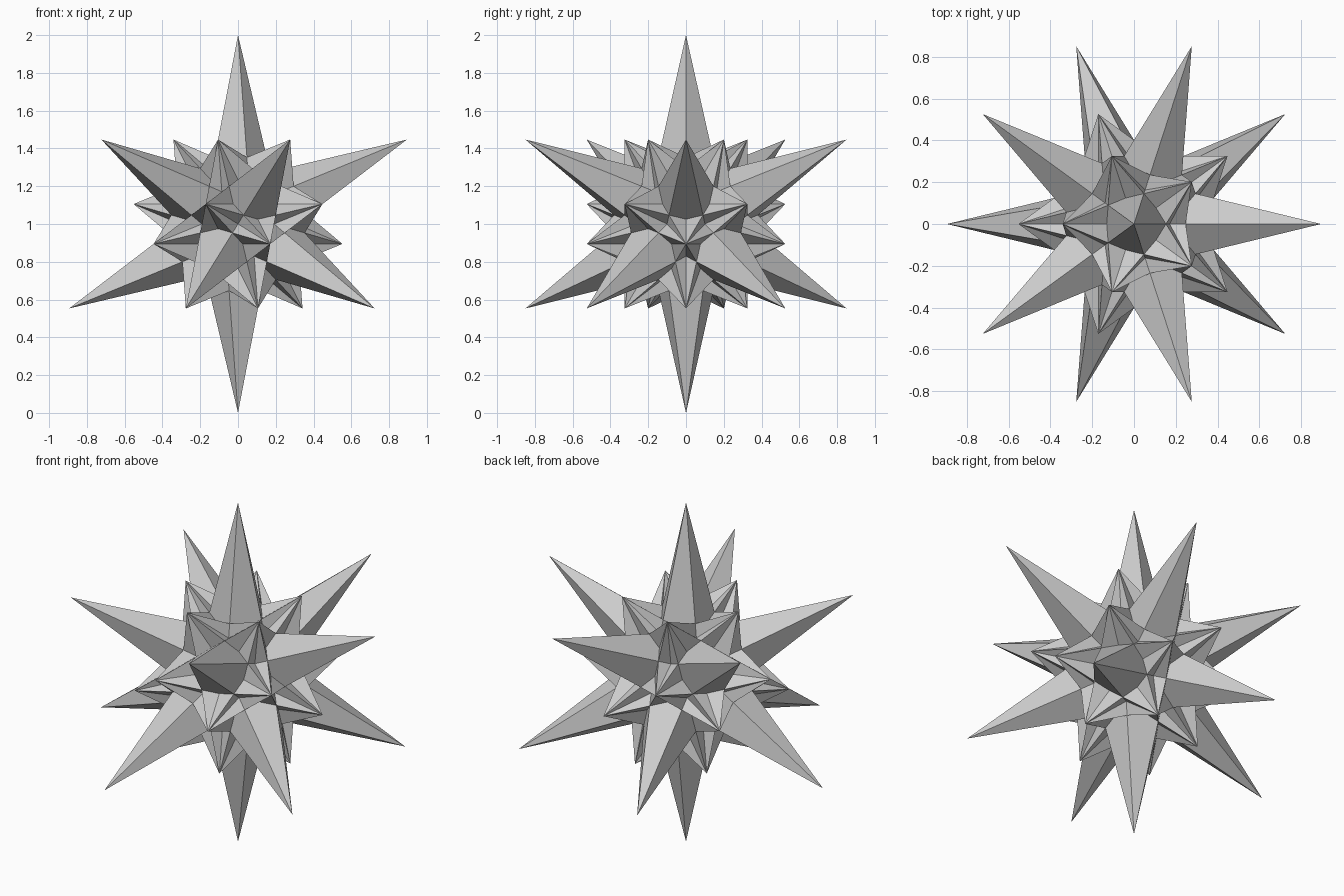
import bpy, bmesh
from math import radians, sin, cos, sqrt
from itertools import combinations
from mathutils import Vector, Matrix

if "Cube" in bpy.data.objects:
    bpy.data.objects.remove(bpy.data.objects["Cube"])

CENTRE = Vector((0, 0, 1))

# The twelve long spike tips sit on the corners of an icosahedron
tips = [Vector((0, 0, 1)), Vector((0, 0, -1))]
for k in range(5):
    for turn, side in ((0, 1), (36, -1)):
        a = radians(72 * k + turn)
        tips.append(Vector((2 * cos(a), 2 * sin(a), side)) / sqrt(5))

# The twenty facet planes, one for each triangle of neighbouring tips
normals = [(a + b + c).normalized() for a, b, c in combinations(tips, 3)
           if min(a.dot(b), b.dot(c), a.dot(c)) > 0.4]
depth = min(abs(n.dot(tips[0])) for n in normals)


def planes_crossed(p, skip):
    return sum(1 for n in normals if n is not skip and n.dot(p) > depth)


def facets(n):
    """Cut one plane by all the others and return its visible pieces."""
    cut = bmesh.new()
    place = Matrix.Translation(n * depth) @ n.to_track_quat('Z', 'Y').to_matrix().to_4x4()
    bmesh.ops.create_grid(cut, x_segments=1, y_segments=1, size=1.5, matrix=place)
    for m in normals:
        if abs(m.dot(n)) < 0.99:
            bmesh.ops.bisect_plane(cut, geom=cut.verts[:] + cut.edges[:] + cut.faces[:],
                                   dist=1e-5, plane_co=m * depth, plane_no=m)
    pieces = []
    for f in cut.faces:
        if f.calc_area() > 1e-7 and planes_crossed(f.calc_center_median(), n) == 5:
            pts = [v.co.copy() for v in f.verts]
            f.normal_update()
            pieces.append(pts if f.normal.dot(n) > 0 else pts[::-1])
    cut.free()
    return pieces


# Join the facets of every plane into one closed star
star = bmesh.new()
for n in normals:
    for pts in facets(n):
        star.faces.new([star.verts.new(p + CENTRE) for p in pts])
bmesh.ops.remove_doubles(star, verts=star.verts[:], dist=5e-4)
bmesh.ops.dissolve_limit(star, angle_limit=radians(1), verts=star.verts[:], edges=star.edges[:])

mesh = bpy.data.meshes.new("spiked_star")
star.to_mesh(mesh)
star.free()
bpy.context.collection.objects.link(bpy.data.objects.new("spiked_star", mesh))
